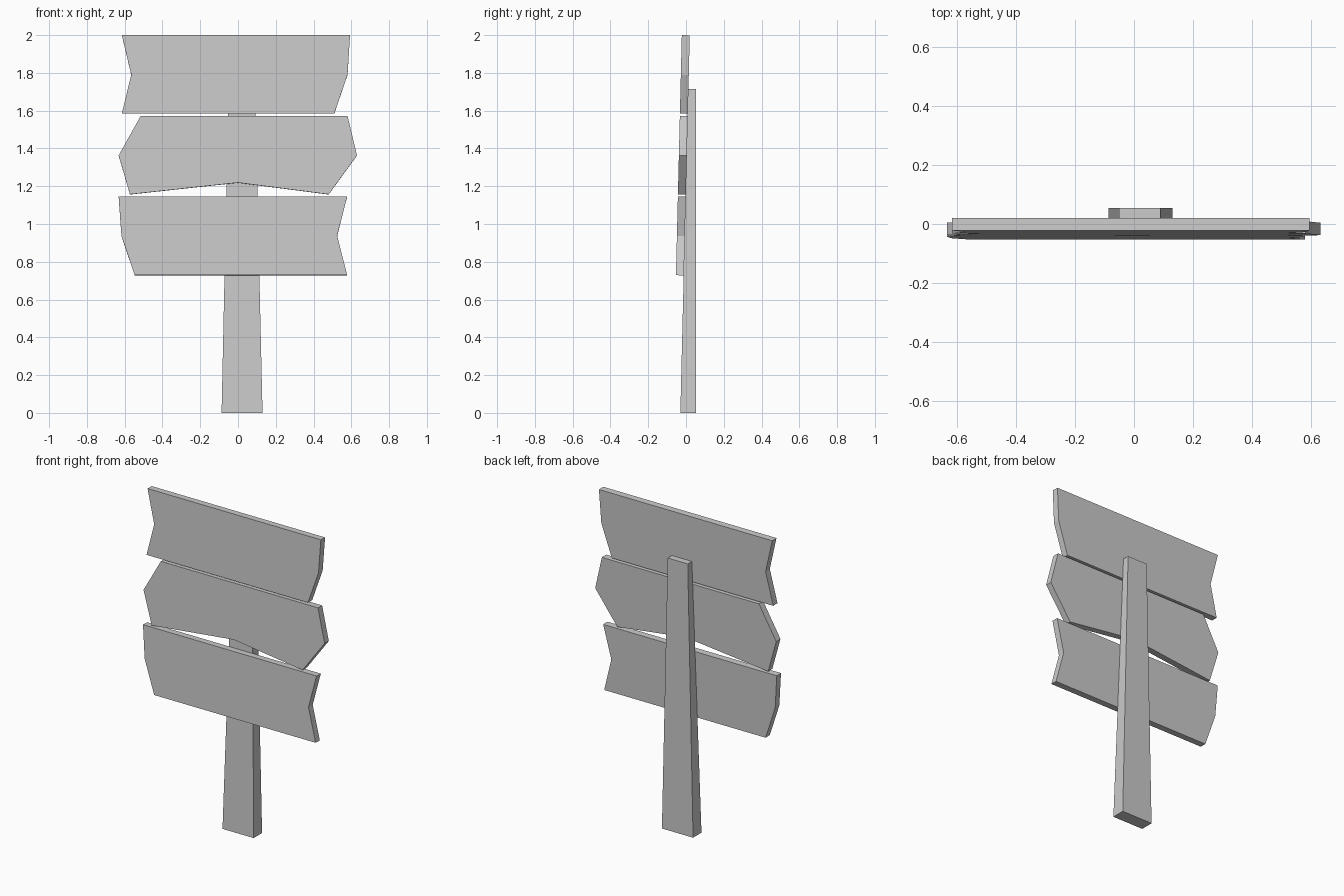
import bpy, bmesh
from mathutils import Vector

if "Cube" in bpy.data.objects:
    bpy.data.objects.remove(bpy.data.objects["Cube"])

LEAN = 0.0244          # backward lean of the boards, following the post front
THICK = 0.042


def finish(name, bm):
    bmesh.ops.recalc_face_normals(bm, faces=bm.faces)
    mesh = bpy.data.meshes.new(name)
    bm.to_mesh(mesh)
    bm.free()
    obj = bpy.data.objects.new(name, mesh)
    bpy.context.collection.objects.link(obj)
    return obj


def board(name, outline):
    """Extrude an x/z outline, lying on the leaning plane, along its normal."""
    bm = bmesh.new()
    face = bm.faces.new([bm.verts.new((x, -0.071 + LEAN * z, z)) for x, z in outline])
    ext = bmesh.ops.extrude_face_region(bm, geom=[face], use_keep_orig=True)
    moved = [g for g in ext["geom"] if isinstance(g, bmesh.types.BMVert)]
    bmesh.ops.translate(bm, verts=moved, vec=Vector((0, 1, -LEAN)).normalized() * THICK)
    return finish(name, bm)


# Tapered post with a vertical back
bm = bmesh.new()
bmesh.ops.create_cube(bm, size=1)
for v in bm.verts:
    top = v.co.z > 0
    x0, x1, front = (-0.05, 0.09, 0.012) if top else (-0.087, 0.13, -0.03)
    v.co = (x1 if v.co.x > 0 else x0, 0.054 if v.co.y > 0 else front, 1.715 if top else 0)
finish("post", bm)

# Three sign boards with notched and pointed ends
board("top_board", [(-0.615, 2.0), (-0.565, 1.79), (-0.615, 1.586),
                    (0.51, 1.586), (0.58, 1.79), (0.593, 2.0)])
board("middle_board", [(-0.515, 1.572), (-0.632, 1.363), (-0.572, 1.157), (0, 1.219),
                       (0.48, 1.157), (0.63, 1.363), (0.58, 1.572)])
board("bottom_board", [(-0.632, 1.146), (-0.617, 0.937), (-0.547, 0.729),
                       (0.578, 0.729), (0.525, 0.937), (0.578, 1.146)])
